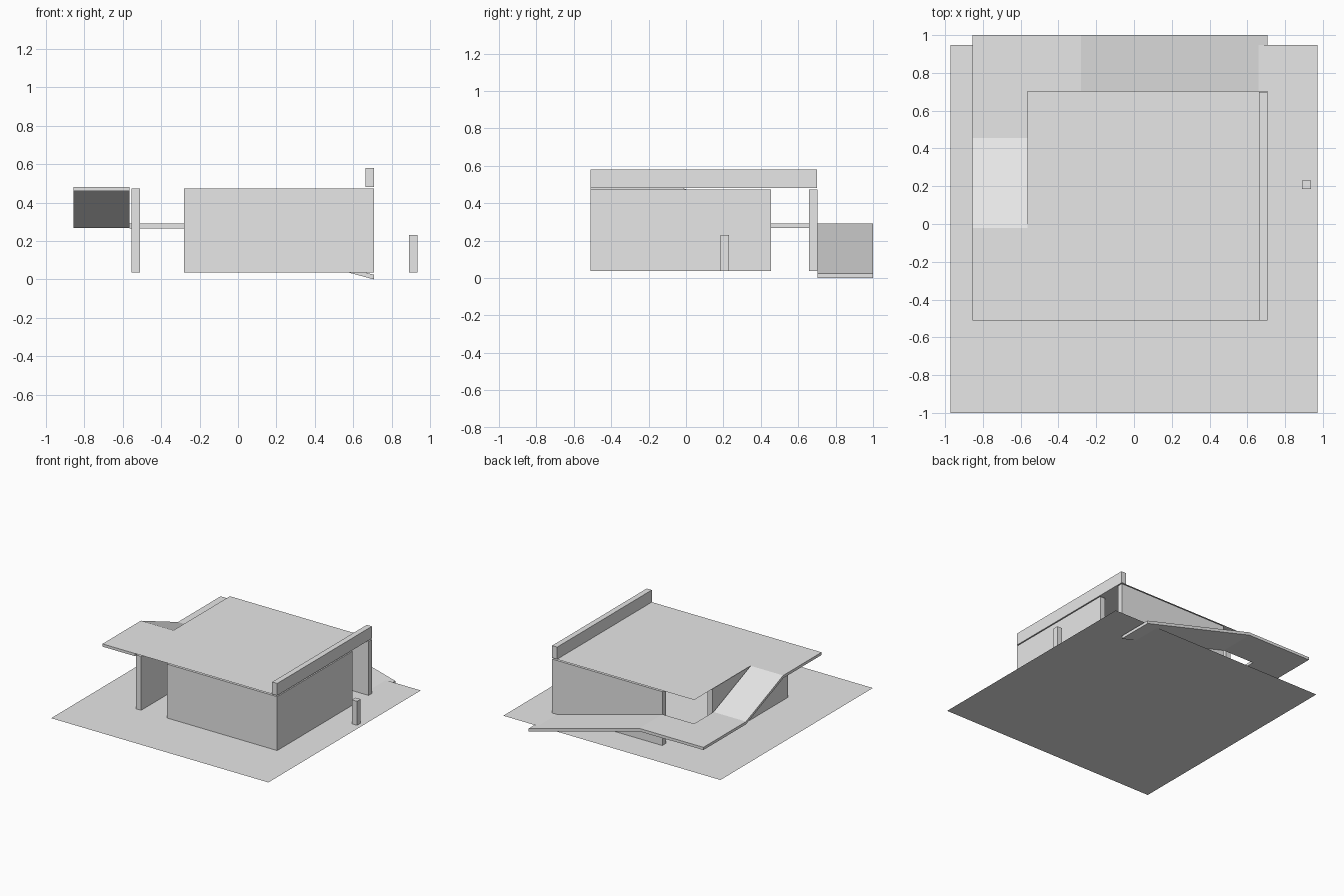
import bpy

if "Cube" in bpy.data.objects:
    bpy.data.objects.remove(bpy.data.objects["Cube"])

grey = bpy.data.materials.new("plain grey")
grey.diffuse_color = (0.8, 0.8, 0.8, 1)
grey.use_nodes = True
grey.node_tree.nodes["Principled BSDF"].inputs["Base Color"].default_value = grey.diffuse_color


def make(name, verts, faces):
    mesh = bpy.data.meshes.new(name)
    mesh.from_pydata(verts, [], faces)
    mesh.materials.append(grey)
    obj = bpy.data.objects.new(name, mesh)
    bpy.context.collection.objects.link(obj)
    return obj


def sheet(name, x0, x1, y0, y1, z):
    return make(name, [(x0, y0, z), (x1, y0, z), (x1, y1, z), (x0, y1, z)],
                [(0, 1, 2, 3)])


def box(name, x0, x1, y0, y1, z0, z1):
    v = [(x, y, z) for z in (z0, z1)
         for x, y in ((x0, y0), (x1, y0), (x1, y1), (x0, y1))]
    return make(name, v, [(3, 2, 1, 0), (4, 5, 6, 7), (0, 1, 5, 4),
                          (1, 2, 6, 5), (2, 3, 7, 6), (3, 0, 4, 7)])


def strip(name, path, thick, a, b, along_y):
    """Slab that follows a height path; a and b bound its width."""
    v = []
    for t, z in path:
        for w, h in ((a, z), (b, z), (b, z - thick), (a, z - thick)):
            v.append((w, t, h) if along_y else (t, w, h))
    f = []
    for i in range(len(path) - 1):
        for k in range(4):
            p, q = 4 * i + k, 4 * i + (k + 1) % 4
            face = (p, q, q + 4, p + 4)
            f.append(face if along_y else face[::-1])
    e = 4 * (len(path) - 1)
    caps = [(3, 2, 1, 0), (e, e + 1, e + 2, e + 3)]
    f += caps if along_y else [c[::-1] for c in caps]
    return make(name, v, f)


BASE, TOP, ROOF, DECK = 0.037, 0.473, 0.482, 0.29
T = 0.045  # wall thickness
L, R, F, B = -0.565, 0.708, -0.51, 0.703

# Ground and roof sheets
sheet("ground_slab", -0.972, 0.972, -1.0, 0.948, BASE)
sheet("roof_sheet", L, R, F, B, ROOF)

# Walls
box("front_wall", -0.28, R - T, F, F + T, BASE, TOP)
box("right_wall", R - T, R, F, 0.455, BASE, TOP)
box("left_wall", -0.555, -0.555 + T, F, 0.455, BASE, TOP)
box("back_wall", -0.28, R, B - T, B, BASE, TOP)

# Roof parapet and free-standing post
box("parapet", R - T, R, F, B - 0.003, ROOF, 0.58)
box("post", 0.89, 0.936, 0.185, 0.231, BASE, 0.231)

# Side ramp: roof edge, slope down, landing
strip("side_ramp", [(F, ROOF), (-0.02, ROOF), (0.455, DECK), (1.0, DECK)],
      0.022, -0.856, L, True)
# Back ramp: walkway, then slope into the ground
strip("back_ramp", [(L, DECK), (-0.28, DECK), (R, 0.024)],
      0.024, B, 1.0, False)
